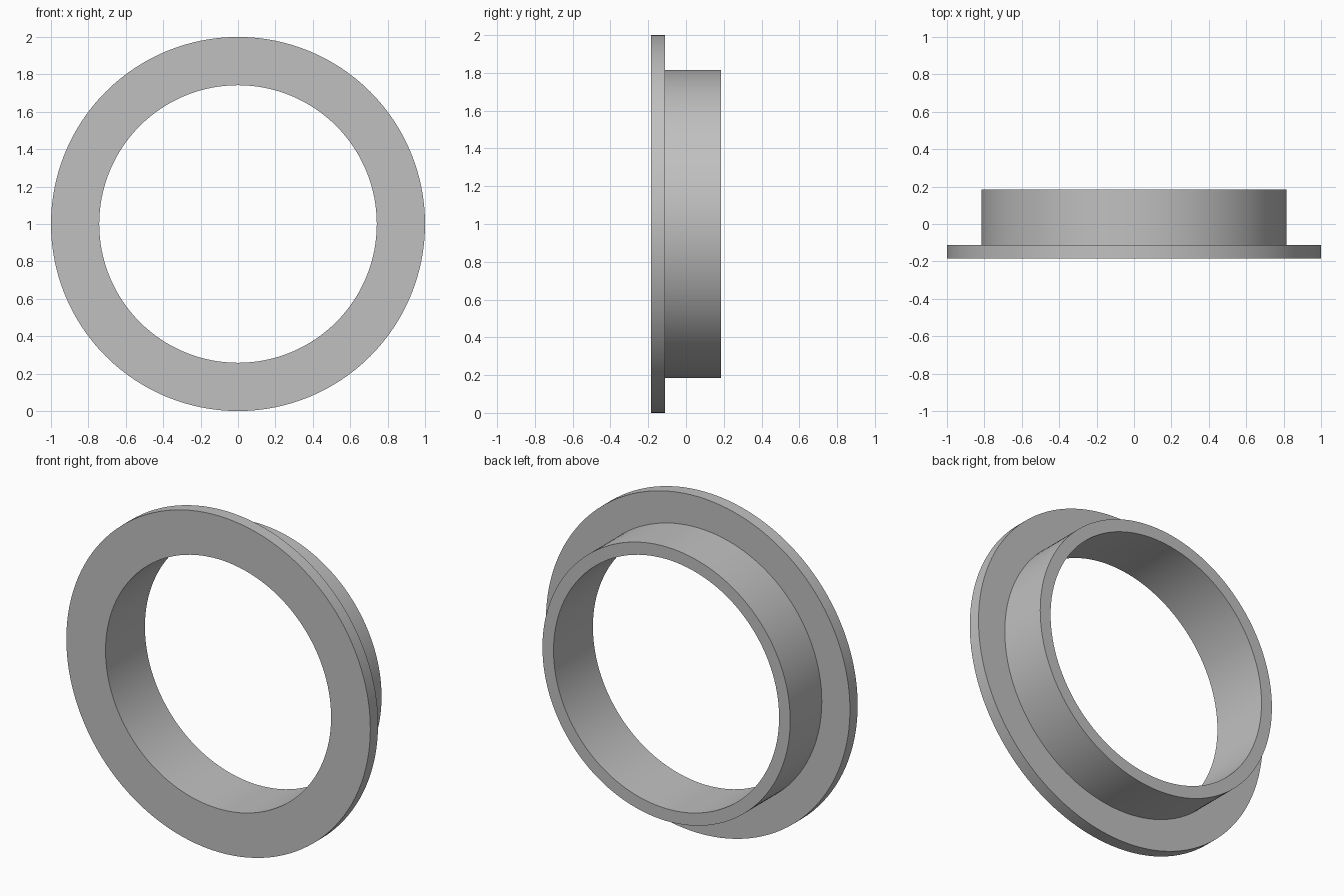
import bpy, bmesh
from math import tau, radians
from mathutils import Matrix, Vector

cube = bpy.data.objects.get("Cube")
if cube:
    bpy.data.objects.remove(cube, do_unlink=True)

# Plain grey material
GREY = (0.53, 0.53, 0.53, 1)
grey = bpy.data.materials.new("plain grey")
grey.use_nodes = True
grey.diffuse_color = GREY
grey.node_tree.nodes["Principled BSDF"].inputs["Base Color"].default_value = GREY

SEGMENTS = 128
BORE, SLEEVE, RIM = 0.742, 0.815, 1.0
FRONT, STEP, BACK = -0.185, -0.112, 0.185

# L-shaped cross-section (radius, depth) of flange and sleeve
profile = [(BORE, FRONT), (RIM, FRONT), (RIM, STEP),
           (SLEEVE, STEP), (SLEEVE, BACK), (BORE, BACK)]

# Sweep the section around the front-to-back axis
bm = bmesh.new()
rings = []
for i in range(SEGMENTS):
    turn = Matrix.Rotation(tau * i / SEGMENTS, 3, 'Y')
    rings.append([bm.verts.new(turn @ Vector((r, y, 0))) for r, y in profile])
for i, ring in enumerate(rings):
    after = rings[(i + 1) % SEGMENTS]
    for j in range(len(profile)):
        k = (j + 1) % len(profile)
        bm.faces.new((ring[j], ring[k], after[k], after[j]))
bmesh.ops.recalc_face_normals(bm, faces=bm.faces)

mesh = bpy.data.meshes.new("flanged_ring")
bm.to_mesh(mesh)
bm.free()
mesh.materials.append(grey)
ring_obj = bpy.data.objects.new("flanged_ring", mesh)
ring_obj.location.z = RIM
bpy.context.collection.objects.link(ring_obj)

# Smooth round walls, sharp edges
bpy.ops.object.select_all(action='DESELECT')
ring_obj.select_set(True)
bpy.context.view_layer.objects.active = ring_obj
bpy.ops.object.shade_smooth_by_angle(angle=radians(30))
